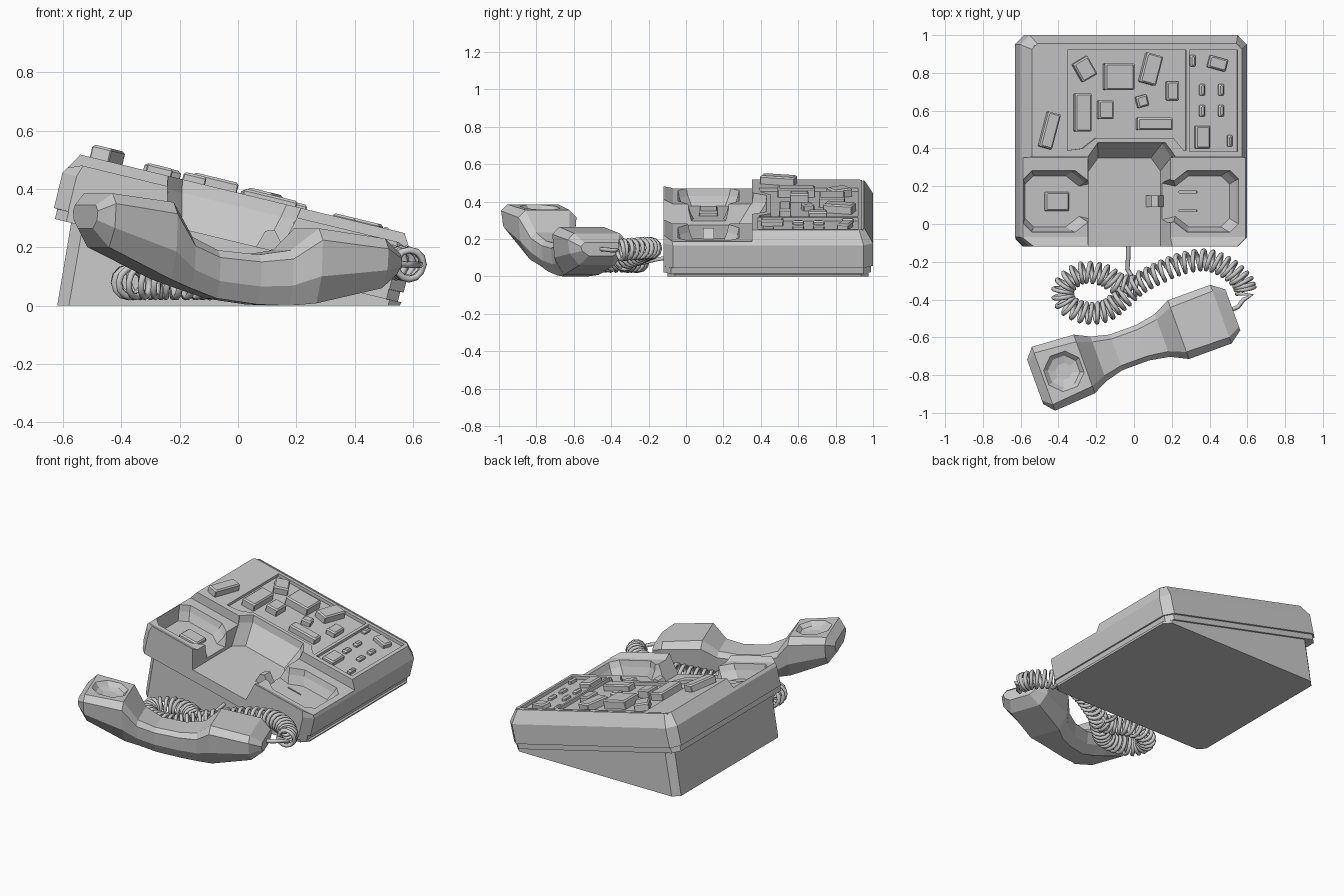
import bpy, bmesh
from math import sin, cos, pi, radians
from mathutils import Matrix, Vector

if "Cube" in bpy.data.objects:
    bpy.data.objects.remove(bpy.data.objects["Cube"])

TILT = Matrix.Translation((-0.04, 0, 0.155)) @ Matrix.Rotation(radians(13.6), 4, 'Y')
FLAT = Matrix.Identity(4)


def loft(name, rings, mat=FLAT):
    """Closed solid through rings that share a point count."""
    bm = bmesh.new()
    vs = [[bm.verts.new(p) for p in r] for r in rings]
    n = len(rings[0])
    for a, b in zip(vs, vs[1:]):
        for i in range(n):
            j = (i + 1) % n
            bm.faces.new((a[i], a[j], b[j], b[i]))
    bm.faces.new(vs[0][::-1])
    bm.faces.new(vs[-1])
    bmesh.ops.recalc_face_normals(bm, faces=bm.faces)
    me = bpy.data.meshes.new(name)
    bm.to_mesh(me)
    bm.free()
    ob = bpy.data.objects.new(name, me)
    ob.matrix_world = mat
    bpy.context.collection.objects.link(ob)
    return ob


def rect(x0, x1, y0, y1, c, z):
    """Rectangle ring with cut corners; z is a number or a function of x."""
    pts = [(x0 + c, y0), (x1 - c, y0), (x1, y0 + c), (x1, y1 - c),
           (x1 - c, y1), (x0 + c, y1), (x0, y1 - c), (x0, y0 + c)]
    return [(x, y, z(x) if callable(z) else z) for x, y in pts]


def plan(pts, z):
    """Plan-view outline moved to the tilted body frame."""
    return [((x - 0.007) * 1.03, y, z) for x, y in pts]


def cut(target, cutters):
    """Subtract the cutters, bake the result and remove them."""
    for c in cutters:
        c.hide_render = True
        m = target.modifiers.new("cut", 'BOOLEAN')
        m.object, m.operation, m.solver = c, 'DIFFERENCE', 'EXACT'
    dg = bpy.context.evaluated_depsgraph_get()
    me = bpy.data.meshes.new_from_object(target.evaluated_get(dg))
    target.modifiers.clear()
    target.data = me
    for c in cutters:
        bpy.data.objects.remove(c)


# Tilted body slab with chamfered top edges
body = loft("phone_body", [rect(-.617 + i, .617 - i, -.12, 1 - i, c, w) for w, i, c in
            ((0, .012, .04), (.035, .012, .04), (.036, 0, .05), (.16, 0, .05), (.235, .045, .03))], TILT)

# Lowered cradle half with a raised front lip
step = [(-.3, .2), (-.115, .2), (-.07, .178), (.352, .178), (.362, .5), (-.3, .5)]
cutters = [loft("cradle_cut", [[(u, v, w) for v, w in step] for u in (-.9, .9)], TILT)]


# Central channel for the handset grip
def channel(g, back, z):
    return plan([(-.21 - g, -.3), (.17 + g, -.3), (.17 + g, back - .07), (.12 + g, back),
                 (-.16 - g, back), (-.21 - g, back - .07)], z)


cutters.append(loft("channel_cut", [channel(0, .35, .07), channel(.03, .425, .19),
                                    channel(.05, .44, .3)], TILT))


# Ear and mouth wells, opening towards the channel
def well(cx, side, g, z):
    half = [(-.165 - g, .09 + g), (-.12 - g, .135 + g), (.05 + g, .135 + g),
            (.12 + g, .08 + g), (.25, .11 + g)]
    pts = half + [(x, -y) for x, y in reversed(half)]
    return plan([(cx + side * x, .12 + y) for x, y in pts], z)


for cx, side in ((-.385, 1), (.365, -1)):
    cutters.append(loft("well_cut", [well(cx, side, 0, .09), well(cx, side, .02, .14),
                                     well(cx, side, .045, .25)], TILT))

# Recessed key panels
main = [(-.36, .39), (-.28, .40), (-.21, .455), (.2, .455), (.255, .39), (.268, .39), (.268, .92), (-.36, .92)]
side = [(.285, .385), (.54, .385), (.54, .92), (.285, .92)]
for p in (main, side):
    cutters.append(loft("panel_cut", [plan(p, .215), plan(p, .3)], TILT))

# Thin seams around the top and slots in the mouth well
for x0, x1, y0, y1, w0 in ((-.575, -.568, .38, .945, .228), (-.575, .55, .94, .946, .228),
                           (.265, .36, .165, .174, .075), (.265, .36, .065, .074, .075)):
    q = [(x0, y0), (x1, y0), (x1, y1), (x0, y1)]
    cutters.append(loft("seam_cut", [plan(q, w0), plan(q, .3)] if w0 > .1 else
                        [plan(q, w0), plan(q, .12)], TILT))
cut(body, cutters)

# Wedge stand under the slab
under = lambda x: .157 - (x + .04) * .242
loft("wedge_stand", [rect(-.62, .555, -.1, .975, .04, 0),
                     rect(-.572, .56, -.1, .975, .04, under)])


# Keys: x, y, width, depth, turn in degrees, top height
def key(name, x, y, w, d, turn, top, base=.2):
    place = TILT @ Matrix.Translation(((x - .007) * 1.03, y, 0)) @ Matrix.Rotation(radians(turn), 4, 'Z')
    w, d = w / 2, d / 2
    loft(name, [rect(-w, w, -d, d, .004, base), rect(-w, w, -d, d, .004, top - .008),
                rect(-w + .008, w - .008, -d + .008, d - .008, .004, top)], place)


for i, k in enumerate([
        (-.27, .82, .09, .11, 30, .26), (-.09, .78, .16, .14, 0, .268), (.08, .82, .09, .16, -15, .262),
        (-.28, .59, .09, .20, 0, .262), (-.16, .605, .08, .10, 0, .262), (.035, .65, .06, .06, 15, .25),
        (.195, .705, .065, .10, 0, .25), (.10, .53, .19, .065, 0, .255), (-.46, .495, .07, .19, -15, .28),
        (.305, .865, .03, .06, 0, .235), (.435, .85, .10, .065, -15, .245), (.355, .46, .08, .12, 0, .245),
        (.5, .44, .025, .06, 0, .24)]):
    key(f"key_{i + 1}", *k)
for x in (.355, .455):
    for y in (.6, .71):
        key("small_key", x, y, .03, .06, 0, .235)

# Cradle button and hook
key("cradle_button", -.385, .12, .13, .10, 0, .115, .08)
hook = [(.09, .06), (.11, .13), (.14, .14), (.19, .08)]
loft("cradle_hook", [plan([(x, y) for x, w in hook], 0) and
                     [((x - .007) * 1.03, y, w) for x, w in hook] for y in (.09, .15)], TILT)

# Handset lofted along its length: s, half width, bottom, top, edge bevel
HAND = Matrix.Translation((0, -.645, 0)) @ Matrix.Rotation(radians(20), 4, 'Z')
rows = [(-.557, .125, .265, .345, .02), (-.51, .18, .20, .385, .035), (-.28, .165, .09, .355, .04),
        (-.20, .125, .06, .235, .03), (-.10, .10, .025, .19, .025), (.05, .10, .004, .175, .025),
        (.16, .12, 0, .19, .03), (.25, .165, .008, .265, .04), (.49, .165, .06, .23, .035),
        (.557, .115, .11, .18, .02)]
rings = []
for s, h, b, t, c in rows:
    mid = b + (t - b) * .6
    half = [(h * .6, b), (h * .93, b + (mid - b) * .6), (h, t - c), (h - c, t)]
    rings.append([(s, y, z) for y, z in half] + [(s, -y, z) for y, z in reversed(half)])
handset = loft("handset", rings, HAND)

# Shallow faceted dish in the earpiece
dish = []
for r, z in ((.045, .335), (.085, .345), (.135, .40)):
    dish.append([(-.395 + r * cos(a * pi / 4 + .39), r * sin(a * pi / 4 + .39),
                  z - r * .13 * cos(a * pi / 4 + .39)) for a in range(8)])
cut(handset, [loft("dish_cut", dish, HAND)])

# Curly cord: helix wound around a smooth looping path
path = [Vector(p) for p in [
    (.02, -.33, .09), (-.08, -.32, .08), (-.16, -.27, .08), (-.28, -.26, .08), (-.37, -.33, .08), (-.36, -.42, .08),
    (-.26, -.47, .08), (-.15, -.46, .08), (-.07, -.40, .085), (.02, -.32, .10), (.13, -.26, .12),
    (.25, -.21, .14), (.38, -.19, .15), (.49, -.23, .15), (.57, -.30, .145), (.59, -.35, .14)]]


def on_path(t):
    """Catmull-Rom point at t in 0..1."""
    f = min(t, .9999) * (len(path) - 1)
    i, n = int(f), len(path) - 1
    f -= i
    a, b, c, d = (path[max(0, min(n, i + k))] for k in (-1, 0, 1, 2))
    return .5 * (2 * b + (c - a) * f + (2 * a - 5 * b + 4 * c - d) * f * f + (3 * b - a - 3 * c + d) * f ** 3)


TURNS, STEPS = 46, 12
pts = [Vector(p) for p in ((-.03, -.10, .10), (-.03, -.16, .09), (-.035, -.24, .07), (-.01, -.28, .06))]
for k in range(TURNS * STEPS + 1):
    t = k / (TURNS * STEPS)
    tan = (on_path(t + .005) - on_path(t - .005 if t > .005 else 0)).normalized()
    if t > .99:
        tan = (path[-1] - path[-2]).normalized()
    out = tan.cross(Vector((0, 0, 1))).normalized()
    up = out.cross(tan)
    a = 2 * pi * k / STEPS
    pts.append(on_path(t) + .05 * (out * cos(a) + up * sin(a)))
pts += [Vector(p) for p in ((.625, -.375, .14), (.58, -.40, .14), (.55, -.44, .145), (.50, -.46, .145))]
cu = bpy.data.curves.new("curly_cord", 'CURVE')
cu.dimensions = '3D'
cu.bevel_depth, cu.bevel_resolution, cu.use_fill_caps = .012, 1, True
sp = cu.splines.new('POLY')
sp.points.add(len(pts) - 1)
for p, v in zip(sp.points, pts):
    p.co = (*v, 1)
bpy.context.collection.objects.link(bpy.data.objects.new("curly_cord", cu))
